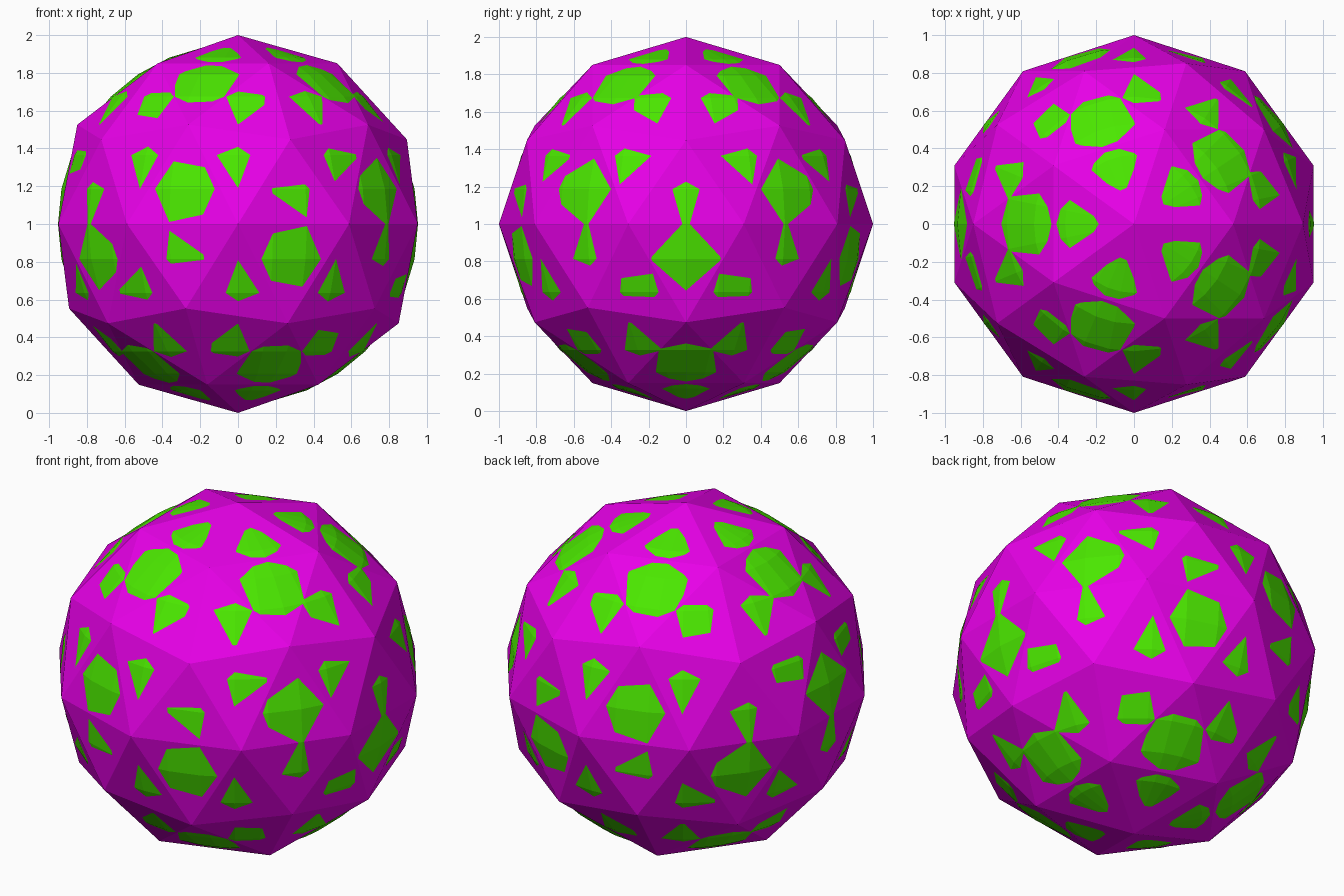
import bpy

if "Cube" in bpy.data.objects:
    bpy.data.objects.remove(bpy.data.objects["Cube"])


def paint(obj, name, color):
    mat = bpy.data.materials.new(name)
    mat.diffuse_color = color
    mat.use_nodes = True
    mat.node_tree.nodes["Principled BSDF"].inputs["Base Color"].default_value = mat.diffuse_color
    obj.data.materials.append(mat)


# Faceted outer shell
bpy.ops.mesh.primitive_ico_sphere_add(subdivisions=2, radius=1, location=(0, 0, 1))
shell = bpy.context.object
shell.name = "outer_shell"
paint(shell, "magenta", (0.8, 0.0, 0.8, 1))

# Inner ball whose surface breaks through the flat facets as green patches
bpy.ops.mesh.primitive_uv_sphere_add(segments=32, ring_count=16, radius=0.953, location=(0, 0, 1))
core = bpy.context.object
core.name = "inner_ball"
paint(core, "green", (0.07, 0.8, 0.0, 1))
